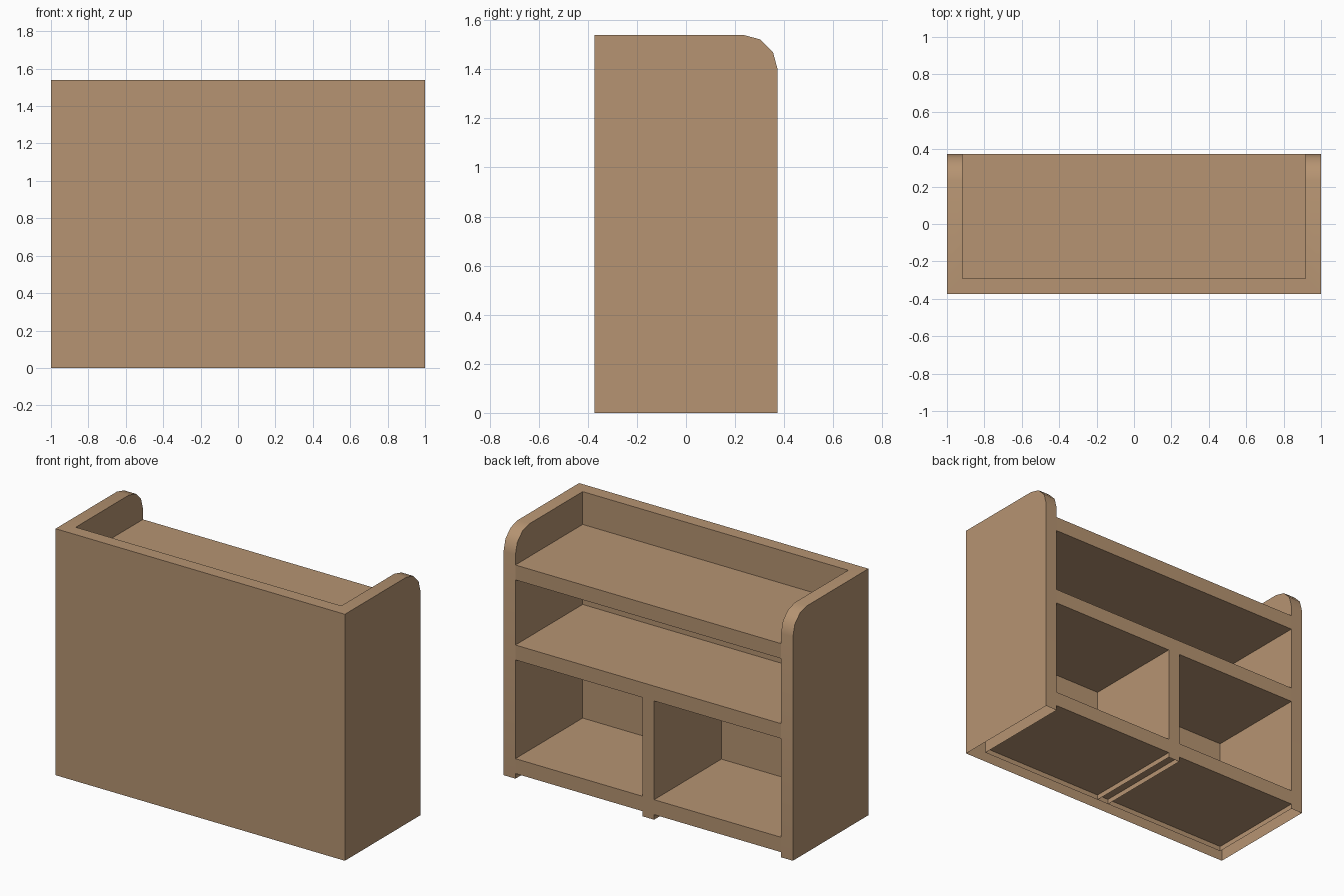
import bpy, bmesh, math

if "Cube" in bpy.data.objects:
    bpy.data.objects.remove(bpy.data.objects["Cube"])

W, D, H, T = 1.0, 0.373, 1.54, 0.082   # half width, half depth, height, board thickness

wood = bpy.data.materials.new("tan_wood")
wood.diffuse_color = (0.467, 0.296, 0.168, 1.0)
wood.use_nodes = True
wood.node_tree.nodes["Principled BSDF"].inputs["Base Color"].default_value = wood.diffuse_color


def finish(bm, name):
    bmesh.ops.recalc_face_normals(bm, faces=bm.faces)
    mesh = bpy.data.meshes.new(name)
    bm.to_mesh(mesh)
    bm.free()
    mesh.materials.append(wood)
    obj = bpy.data.objects.new(name, mesh)
    bpy.context.collection.objects.link(obj)
    return obj


def prism(outline, z0, z1):
    bm = bmesh.new()
    base = bm.faces.new([bm.verts.new((x, y, z0)) for x, y in outline])
    top = bmesh.ops.extrude_face_region(bm, geom=[base], use_keep_orig=True)
    bmesh.ops.translate(bm, vec=(0, 0, z1 - z0),
                        verts=[v for v in top["geom"] if isinstance(v, bmesh.types.BMVert)])
    bmesh.ops.recalc_face_normals(bm, faces=bm.faces)
    return bm


def open_bottom(bm):
    low = [f for f in bm.faces if all(v.co.z < 1e-4 for v in f.verts)]
    bmesh.ops.delete(bm, geom=low, context='FACES')


def rect(x, y0, y1):
    return [(-x, y0), (x, y0), (x, y1), (-x, y1)]


# U-shaped shell: closed panel plus two sides, rounded at the open top corners, hollow below
shell = prism([(-W, -D), (W, -D), (W, D), (W - T, D), (W - T, -D + T),
               (-W + T, -D + T), (-W + T, D), (-W, D)], 0, H)
corners = [e for e in shell.edges
           if all(v.co.z > H - 1e-4 and v.co.y > D - 1e-4 for v in e.verts)]
bmesh.ops.bevel(shell, geom=corners, offset=0.14, offset_type='OFFSET',
                segments=3, profile=0.5, affect='EDGES')
open_bottom(shell)
shell_obj = finish(shell, "cabinet_shell")
bpy.context.view_layer.objects.active = shell_obj
shell_obj.select_set(True)
bpy.ops.object.shade_smooth_by_angle(angle=math.radians(35))

# Three full-width shelves
for name, top in (("bottom_shelf", 0.125), ("middle_shelf", 0.835), ("top_shelf", 1.335)):
    finish(prism(rect(W - T, -D + T, D), top - 0.093, top), name)

# Centre divider with its foot reaching the floor
divider = prism(rect(T / 2, -D + T, D), 0, 0.745)
open_bottom(divider)
finish(divider, "centre_divider")
